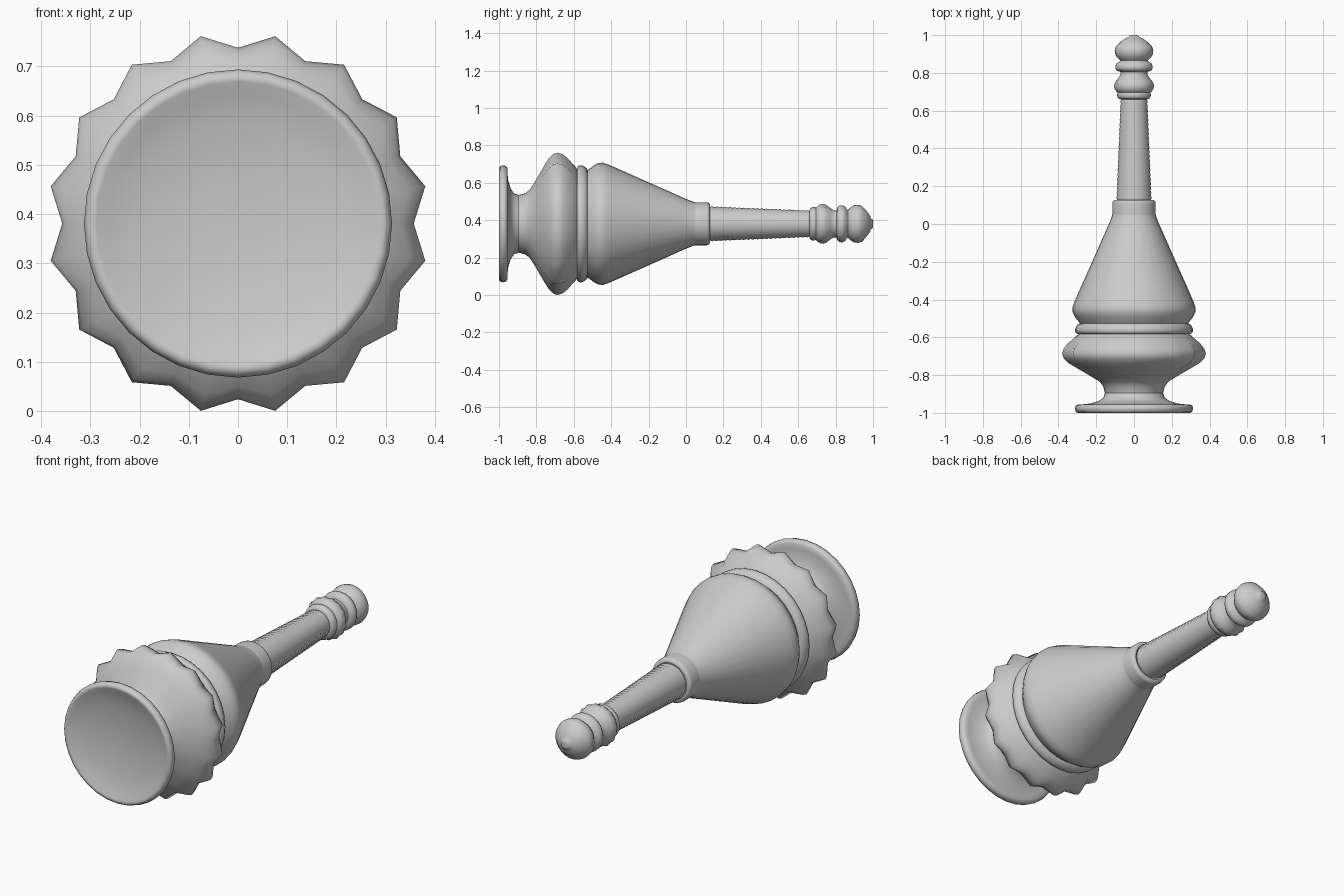
import bpy, bmesh, math

CZ = 0.381      # height of the turning axis
SEG = 32        # sides of every turned part


def lathe(name, profile, smooth=45):
    """Turn (y, radius[, scallop depth]) points around the y axis."""
    bm = bmesh.new()
    rings = []
    for p in profile:
        y, r = p[0], p[1]
        cut = p[2] if len(p) > 2 else 0
        if r == 0:
            rings.append([bm.verts.new((0, y, CZ))])
            continue
        ring = []
        for i in range(SEG):
            # lobes sit on the odd verts, valleys on the even ones
            a = math.tau * i / SEG
            rr = r - (cut if i % 2 == 0 else 0)
            ring.append(bm.verts.new((rr * math.sin(a), y, CZ + rr * math.cos(a))))
        rings.append(ring)
    for a, b in zip(rings, rings[1:]):
        for i in range(SEG):
            j = (i + 1) % SEG
            if len(a) == 1:
                bm.faces.new((a[0], b[i], b[j]))
            elif len(b) == 1:
                bm.faces.new((a[i], b[0], a[j]))
            else:
                bm.faces.new((a[i], b[i], b[j], a[j]))
    bmesh.ops.recalc_face_normals(bm, faces=bm.faces)
    me = bpy.data.meshes.new(name)
    bm.to_mesh(me)
    bm.free()
    ob = bpy.data.objects.new(name, me)
    bpy.context.collection.objects.link(ob)
    bpy.ops.object.select_all(action='DESELECT')
    ob.select_set(True)
    bpy.context.view_layer.objects.active = ob
    bpy.ops.object.shade_smooth_by_angle(angle=math.radians(smooth))
    return ob


# dished foot with rounded rim
lathe("foot", [(-0.955, 0), (-0.96, 0.10), (-0.972, 0.20), (-0.988, 0.265),
               (-0.998, 0.288), (-1.0, 0.297), (-0.994, 0.308), (-0.978, 0.313),
               (-0.962, 0.309), (-0.955, 0.297), (-0.955, 0.275), (-0.951, 0.235),
               (-0.938, 0.19), (-0.92, 0.163), (-0.895, 0.154)], 60)

# scalloped bowl
lathe("scalloped_bowl", [(-0.895, 0.154), (-0.86, 0.163), (-0.835, 0.185, 0.003),
                         (-0.80, 0.243, 0.008), (-0.765, 0.305, 0.015),
                         (-0.735, 0.355, 0.025), (-0.71, 0.38, 0.03),
                         (-0.688, 0.388, 0.031), (-0.66, 0.38, 0.03),
                         (-0.63, 0.355, 0.022), (-0.605, 0.325, 0.01),
                         (-0.59, 0.303), (-0.583, 0.292)], 65)

# raised band
lathe("band", [(-0.583, 0.292), (-0.582, 0.302), (-0.572, 0.312), (-0.557, 0.313),
               (-0.54, 0.305), (-0.53, 0.296), (-0.526, 0.287)])

# conical shoulder and its collar
lathe("cone_body", [(-0.526, 0.287), (-0.515, 0.295), (-0.49, 0.314), (-0.467, 0.325),
                    (-0.445, 0.327), (-0.42, 0.319), (-0.38, 0.302), (0.0, 0.133),
                    (0.035, 0.119), (0.05, 0.115)], 50)
lathe("collar", [(0.05, 0.115), (0.11, 0.115), (0.12, 0.113), (0.127, 0.105),
                 (0.128, 0.094)])

# neck with fine ridges
neck = []
N = 44
for k in range(N + 1):
    t = k / N
    neck.append((0.128 + 0.532 * t, 0.091 - 0.022 * t + (0.003 if k % 2 else -0.001)))
lathe("ridged_neck", neck, 60)

# finial: beads, ring and tip
lathe("finial_beads", [(0.66, 0.068), (0.662, 0.08), (0.672, 0.088), (0.685, 0.09),
                       (0.696, 0.086), (0.70, 0.092), (0.715, 0.105, 0.005),
                       (0.733, 0.109, 0.008), (0.75, 0.103, 0.006), (0.77, 0.085),
                       (0.79, 0.072), (0.805, 0.072)], 55)
lathe("finial_ring", [(0.805, 0.072), (0.811, 0.09), (0.822, 0.098), (0.836, 0.099),
                      (0.85, 0.093), (0.858, 0.08), (0.866, 0.074)], 55)
lathe("finial_tip", [(0.866, 0.074), (0.88, 0.088), (0.897, 0.099), (0.92, 0.102),
                     (0.94, 0.096), (0.965, 0.07), (0.985, 0.042), (0.988, 0.03),
                     (0.997, 0.024), (1.0, 0.014), (1.0, 0)], 50)
